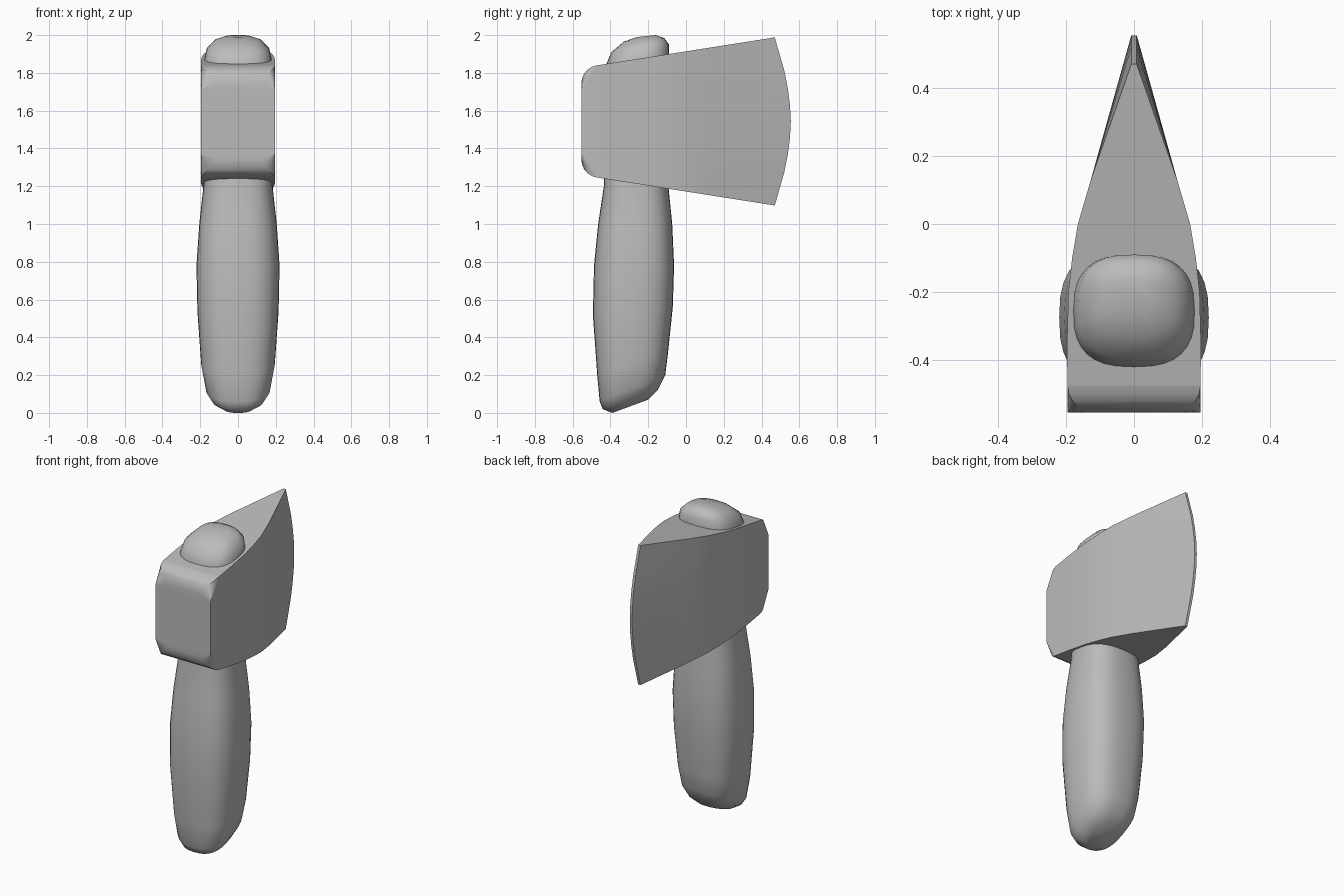
import bpy, bmesh, math

cube = bpy.data.objects.get("Cube")
if cube:
    bpy.data.objects.remove(cube, do_unlink=True)

# One plain grey for the whole tool
grey = bpy.data.materials.new("plain grey")
grey.use_nodes = True
COLOUR = (0.5, 0.5, 0.5, 1)
grey.diffuse_color = COLOUR
grey.node_tree.nodes["Principled BSDF"].inputs["Base Color"].default_value = COLOUR


def finish(bm, name, angle):
    bmesh.ops.recalc_face_normals(bm, faces=bm.faces)
    mesh = bpy.data.meshes.new(name)
    bm.to_mesh(mesh)
    bm.free()
    obj = bpy.data.objects.new(name, mesh)
    bpy.context.collection.objects.link(obj)
    mesh.materials.append(grey)
    bpy.ops.object.select_all(action="DESELECT")
    obj.select_set(True)
    bpy.context.view_layer.objects.active = obj
    bpy.ops.object.shade_smooth_by_angle(angle=math.radians(angle))
    return obj


def loft(bm, rings):
    """Bridge closed rings of points and cap both ends."""
    loops = [[bm.verts.new(p) for p in ring] for ring in rings]
    n = len(loops[0])
    for a, b in zip(loops, loops[1:]):
        for i in range(n):
            j = (i + 1) % n
            bm.faces.new((a[i], a[j], b[j], b[i]))
    bm.faces.new(loops[0])
    bm.faces.new(loops[-1])
    return loops


# Handle: rounded-square rings given as front y, front z, back y, back z, half width
HANDLE = [
    (-0.39, 0.0, -0.20, 0.07, 0.08),
    (-0.44, 0.02, -0.15, 0.12, 0.135),
    (-0.457, 0.06, -0.11, 0.20, 0.17),
    (-0.47, 0.20, -0.095, 0.32, 0.195),
    (-0.493, 0.52, -0.07, 0.56, 0.215),
    (-0.487, 0.78, -0.063, 0.78, 0.22),
    (-0.465, 1.0, -0.073, 1.0, 0.205),
    (-0.435, 1.2, -0.093, 1.2, 0.183),
    (-0.42, 1.5, -0.10, 1.5, 0.175),
    (-0.42, 1.85, -0.09, 1.88, 0.18),
    (-0.395, 1.91, -0.09, 1.95, 0.165),
    (-0.33, 1.965, -0.115, 1.985, 0.12),
    (-0.26, 1.99, -0.16, 2.0, 0.06),
]
SIDES = 32


def rounded(v):
    return math.copysign(abs(v) ** 0.75, v)


def handle_ring(y0, z0, y1, z1, half):
    ring = []
    for i in range(SIDES):
        a = math.tau * i / SIDES
        f = (rounded(math.sin(a)) + 1) / 2
        ring.append((half * rounded(math.cos(a)), y0 + f * (y1 - y0), z0 + f * (z1 - z0)))
    return ring


bm = bmesh.new()
loft(bm, [handle_ring(*row) for row in HANDLE])
finish(bm, "handle", 60)

# Head: wedge stations from the blunt poll to the curved cutting edge (y, half width)
HEAD = [(-0.554, 0.195), (-0.35, 0.197), (-0.2, 0.193), (-0.1, 0.182),
        (0, 0.165), (0.13, 0.127), (0.47, 0.008)]
ROWS = [-1, -0.6, -0.4, -0.2, 0, 0.2, 0.4, 0.6, 1]
MID_Z = 1.543


def head_ring(y, half):
    height = 0.371 + 0.157 * y
    bulge = 0.085 if y > 0.4 else 0
    side = [(y + bulge * (1 - abs(t) ** 1.8), MID_Z + t * height) for t in ROWS]
    return [(half, *p) for p in side] + [(-half, *p) for p in reversed(side)]


bm = bmesh.new()
loops = loft(bm, [head_ring(*s) for s in HEAD])
# Split the long flat caps into quads row by row
n = len(ROWS)
for loop in (loops[0], loops[-1]):
    for i in range(1, n - 1):
        bmesh.utils.face_split(
            next(f for f in loop[i].link_faces if loop[-1 - i] in f.verts and loop[n - 1] in f.verts),
            loop[i], loop[-1 - i])

# Round the rim of the poll
poll = set(loops[0])
rim = [e for e in bm.edges if set(e.verts) <= poll
       and sum(set(f.verts) <= poll for f in e.link_faces) == 1]
bmesh.ops.bevel(bm, geom=rim, offset=0.08, segments=5, profile=0.5, affect="EDGES")
finish(bm, "axe_head", 30)
